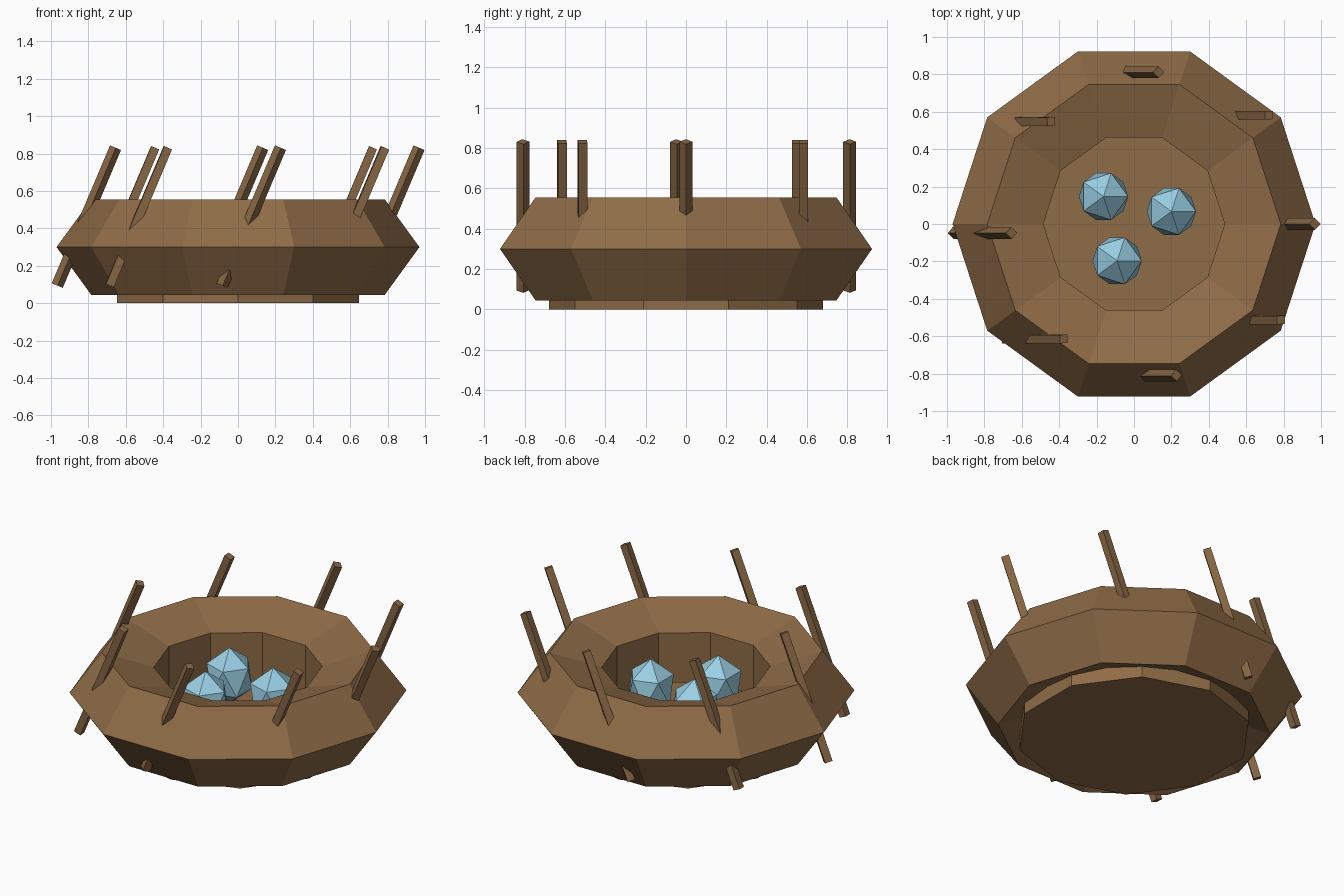
import bpy
import math
from mathutils import Matrix

cube = bpy.data.objects.get("Cube")
if cube:
    bpy.data.objects.remove(cube, do_unlink=True)


def make_material(name, srgb):
    linear = [c / 12.92 if c <= 0.04045 else ((c + 0.055) / 1.055) ** 2.4
              for c in (v / 255 for v in srgb)]
    mat = bpy.data.materials.new(name)
    mat.use_nodes = True
    mat.diffuse_color = (*linear, 1)
    bsdf = mat.node_tree.nodes["Principled BSDF"]
    bsdf.inputs["Base Color"].default_value = (*linear, 1)
    bsdf.inputs["Roughness"].default_value = 0.9
    return mat


def finish(name, mat):
    obj = bpy.context.object
    obj.name = name
    obj.data.materials.append(mat)
    return obj


nest_brown = make_material("nest brown", (143, 108, 71))
twig_brown = make_material("twig brown", (136, 103, 69))
egg_blue = make_material("egg blue", (154, 207, 228))

NEST_HEIGHT = 0.3

# Ring wall: ten-sided ring with a five-sided section
bpy.ops.mesh.primitive_torus_add(
    major_segments=10, minor_segments=5, major_radius=0.702,
    minor_radius=0.268, location=(0, 0, NEST_HEIGHT))
finish("nest_ring", nest_brown)

# Flat floor disc, with corners on the y axis
bpy.ops.mesh.primitive_cylinder_add(
    vertices=10, radius=0.68, depth=0.1, location=(0, 0, 0.05))
finish("nest_floor", nest_brown)

# Eggs: faceted and slightly tall
for i, (x, y) in enumerate([(-0.163, 0.147), (0.2, 0.067), (-0.09, -0.197)]):
    bpy.ops.mesh.primitive_ico_sphere_add(
        subdivisions=1, radius=0.147, location=(x, y, NEST_HEIGHT))
    egg = finish(f"egg_{i + 1}", egg_blue)
    egg.scale.z = 1.22

# Twigs: square rods around the ring, each spun on its axis, all leaning to +x
for i in range(8):
    angle = 0.8 * i
    bpy.ops.mesh.primitive_cylinder_add(vertices=4, radius=0.032, depth=0.8)
    twig = finish(f"twig_{i + 1}", twig_brown)
    place = Matrix.Translation(
        (0.812 * math.cos(angle), 0.812 * math.sin(angle), 0.463))
    twig.matrix_world = (place @ Matrix.Rotation(0.4, 4, 'Y')
                         @ Matrix.Rotation(angle, 4, 'Z'))
